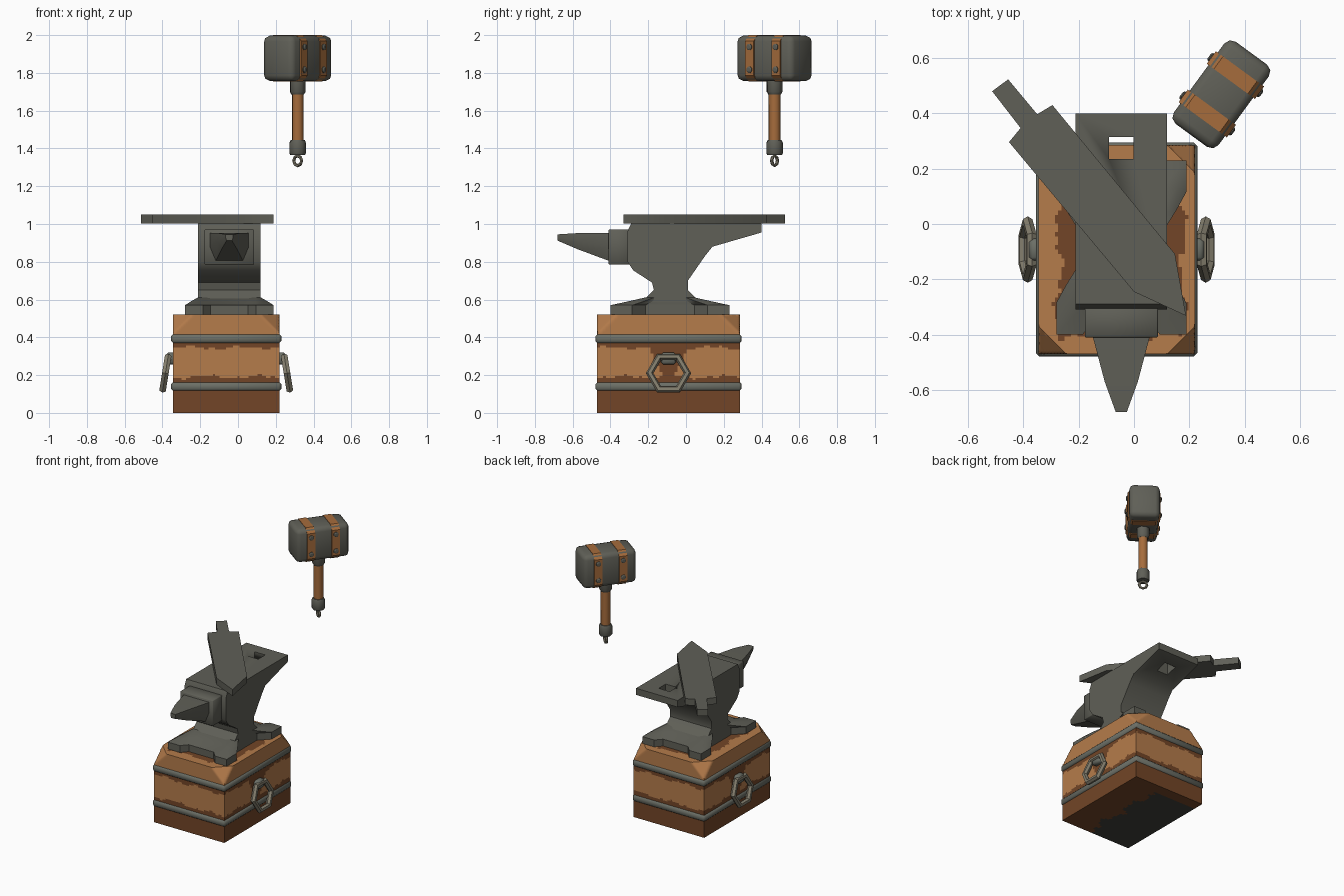
import bpy, bmesh, math
from mathutils import Matrix, Vector

if "Cube" in bpy.data.objects:
    bpy.data.objects.remove(bpy.data.objects["Cube"])


def material(name, *rgb):
    m = bpy.data.materials.new(name)
    m.diffuse_color = (*rgb, 1)
    m.use_nodes = True
    m.node_tree.nodes["Principled BSDF"].inputs["Base Color"].default_value = m.diffuse_color
    return m


IRON = material("dark iron", 0.115, 0.115, 0.095)
BAND = material("band steel", 0.15, 0.16, 0.135)
RING = material("worn steel", 0.23, 0.21, 0.155)
WOOD = material("light wood", 0.46, 0.20, 0.07)
STAIN = material("dark wood", 0.17, 0.06, 0.02)
LEATHER = material("orange leather", 0.38, 0.15, 0.045)
SOOT = material("soot underside", 0.05, 0.05, 0.042)


def finish(bm, name, mats, angle=30):
    bmesh.ops.recalc_face_normals(bm, faces=bm.faces)
    me = bpy.data.meshes.new(name)
    bm.to_mesh(me)
    bm.free()
    for m in mats:
        me.materials.append(m)
    me.polygons.foreach_set("use_smooth", [True] * len(me.polygons))
    me.set_sharp_from_angle(angle=math.radians(angle))
    ob = bpy.data.objects.new(name, me)
    bpy.context.collection.objects.link(ob)
    return ob


def loft(name, rings, mat, matrix=Matrix(), angle=30):
    """Skin equal-sized rings of points and cap both ends."""
    bm = bmesh.new()
    vs = [[bm.verts.new(matrix @ Vector(p)) for p in r] for r in rings]
    n = len(rings[0])
    for a, b in zip(vs, vs[1:]):
        for i in range(n):
            j = (i + 1) % n
            bm.faces.new((a[i], a[j], b[j], b[i]))
    bm.faces.new(vs[0])
    bm.faces.new(vs[-1])
    return finish(bm, name, [mat], angle)


def prism(name, pts, z0, z1, mat, matrix=Matrix(), angle=30):
    return loft(name, [[(x, y, z) for x, y in pts] for z in (z0, z1)], mat, matrix, angle)


def box(name, centre, size, mat, bevel=0, segments=1, rot=0):
    bm = bmesh.new()
    bmesh.ops.create_cube(bm, size=1)
    bmesh.ops.scale(bm, vec=size, verts=bm.verts)
    if bevel:
        bmesh.ops.bevel(bm, geom=bm.edges[:], offset=bevel, segments=segments,
                        profile=0.5, affect='EDGES')
    bm.transform(Matrix.Translation(centre) @ Matrix.Rotation(rot, 4, 'Z'))
    return finish(bm, name, [mat], 50)


def frame(u, origin):
    """Local z runs along the level direction u, local y runs up."""
    s = (-u[1], u[0])
    return Matrix(((s[0], 0, u[0], origin[0]), (s[1], 0, u[1], origin[1]),
                   (0, 1, 0, origin[2]), (0, 0, 0, 1)))


def ngon(r, n):
    return [(r * math.cos((i + .5) * math.tau / n), r * math.sin((i + .5) * math.tau / n))
            for i in range(n)]


def torus(name, major, minor, n, m, mat, matrix):
    bpy.ops.mesh.primitive_torus_add(major_segments=n, minor_segments=m,
                                     major_radius=major, minor_radius=minor)
    ob = bpy.context.object
    ob.name = name
    ob.matrix_world = matrix
    ob.data.materials.append(mat)


# Wooden block: fine grid box, top corners cut off, stained by height and place
CX, CY, HX, HY, TOP = -0.0625, -0.0925, 0.2825, 0.3775, 0.52
bm = bmesh.new()
bmesh.ops.create_cube(bm, size=1)
bmesh.ops.subdivide_edges(bm, edges=bm.edges[:], cuts=47, use_grid_fill=True)


def ragged(t):
    return 0.5 * math.sin(23 * t) + 0.3 * math.sin(57 * t + 1) + 0.2 * math.sin(101 * t + 2)


for v in bm.verts:
    v.co = Vector((v.co.x * 2 * HX, v.co.y * 2 * HY, (v.co.z + .5) * TOP))
bm.normal_update()
for f in bm.faces:
    c, n = f.calc_center_median(), f.normal
    if n.z > .9:
        dark = (abs(c.x - .015) < .225 + .025 * ragged(c.y)
                and abs(c.y) < .31 + .02 * ragged(c.x))
        f.material_index = 1 if dark else 0
    elif n.z < -.9:
        f.material_index = 1 if c.x > .06 + .05 * ragged(c.y) or c.y > .3 else 2
    else:
        t = c.x + c.y + .3 * n.x
        dark = c.z < .19 + .015 * ragged(t) or .345 + .015 * ragged(t + 2) < c.z < .40
        if abs(n.x) > .9 and abs(c.y) < .03 + .5 * max(0, c.z - .2) and c.z < .4:
            dark = True
        f.material_index = 1 if dark else 0
for v in bm.verts:
    cut = 0.10 * max(0, (v.co.z - .42) / .10)
    d = cut - (HX - abs(v.co.x)) - (HY - abs(v.co.y))
    if d > 0:
        v.co.x -= math.copysign(d / 2, v.co.x)
        v.co.y -= math.copysign(d / 2, v.co.y)
bm.transform(Matrix.Translation((CX, CY, 0)))
finish(bm, "wooden_block", [WOOD, STAIN, SOOT], 40)

# Steel bands around the block
for label, z in (("lower", .14), ("upper", .393)):
    box(label + "_band", (CX, CY, z), (2 * HX + .018, 2 * HY + .018, .05), BAND, .012)

# Six-sided ring handles with brackets
for label, s in (("left", -1), ("right", 1)):
    box(label + "_ring_bracket", (CX + s * (HX + .012), CY, .288), (.045, .08, .065), BAND, .012)
    m = (Matrix.Translation((CX + s * .322, CY, .21)) @ Matrix.Rotation(-s * .16, 4, 'Y')
         @ frame((1, 0), (0, 0, 0)))
    torus(label + "_ring_handle", .1, .02, 6, 6, RING, m)

# Anvil foot: slab with notched sides, drawn in towards the waist
AX, AY = -0.046, -0.085
q = [(.235, .12), (.235, .315), (.14, .315), (.10, .27)]
q[0:1] = [(.165, .13), (.235, .20)]
foot = (q + [(-x, y) for x, y in reversed(q)] + [(-x, -y) for x, y in q]
        + [(x, -y) for x, y in reversed(q)])
loft("anvil_foot",
     [[(x, y, z) for x, y in foot] for z in (.52, .57)]
     + [[(max(-.2, min(.2, x)), y * .68, .592) for x, y in foot]]
     + [[(max(-.165, min(.165, x)), y * .40, .612) for x, y in foot]],
     IRON, Matrix.Translation((AX, AY, 0)), 40)

# Anvil body: side profile (y, z) run across x, with a square hole in the heel
profile = [(-.24, .585), (-.21, .61), (-.17, .65), (-.18, .69), (-.28, .755), (-.31, .80),
           (-.31, .96), (-.29, 1.003), (.40, 1.003), (.40, .955), (.14, .88), (.10, .83),
           (.01, .70), (.01, .65), (.05, .61), (.10, .585)]
body = prism("anvil_body", profile, -.166, .166, IRON, frame((1, 0), (AX, 0, 0)), 40)
cutter = box("hole_cutter", (AX, .275, .95), (.088, .08, .4), IRON)
cutter.hide_render = True
cutter.hide_viewport = True
cutter.display_type = 'WIRE'
mod = body.modifiers.new("heel_hole", 'BOOLEAN')
mod.operation, mod.object, mod.solver = 'DIFFERENCE', cutter, 'EXACT'

# Horn block and tapering horn
box("horn_block", (AX, -.35, .878), (.264, .12, .185), IRON, .004)
loft("anvil_horn",
     [[(AX - w, y, hi), (AX + w, y, hi), (AX + w, y, (hi + lo) / 2),
       (AX + w * .7, y, lo), (AX - w * .7, y, lo), (AX - w, y, (hi + lo) / 2)]
      for y, w, hi, lo in ((-.40, .105, .952, .802), (-.57, .06, .952, .865),
                           (-.68, .02, .945, .912))], IRON, angle=40)

# Unfinished blade lying on the anvil
blade = [(.188, -.332), (0, -.245), (-.452, .296), (-.41, .347), (-.513, .48),
         (-.455, .523), (-.35, .397), (-.295, .43), (.148, -.108)]
prism("blade_blank", blade, 1.003, 1.05, IRON)

# Hammer head, straps and rivets
HC = Vector((.316, .469, 1.877))
ang = math.radians(53.8)
u = (math.cos(ang), math.sin(ang))
side = (-u[1], u[0])
box("hammer_head", HC, (.368, .2, .24), IRON, .03, 2, ang)
w, h, c = .108, .1235, .032
q = [(w, h - c), (w - c, h)]
ring = q + [(-x, y) for x, y in reversed(q)] + [(-x, -y) for x, y in q] \
    + [(x, -y) for x, y in reversed(q)]
for i, d in enumerate((-.086, .086)):
    prism(f"hammer_strap_{i}", ring, d - .028, d + .028, LEATHER, frame(u, HC))
    for s in (-1, 1):
        for z in (-.06, .06):
            o = HC + Vector((u[0] * d, u[1] * d, z))
            v = (side[0] * s, side[1] * s)
            loft("strap_rivet", [[(x * k, y * k, t) for x, y in ngon(.018, 8)]
                                 for t, k in ((.1, 1), (.112, 1), (.117, .6))],
                 IRON, frame(v, o))

# Hammer handle, collar, pommel and hanging ring
at = Matrix.Translation((HC.x, HC.y, 0)) @ Matrix.Rotation(ang, 4, 'Z')


def turned(name, mat, *rz):
    loft(name, [[(x, y, z) for x, y in ngon(r, 8)] for r, z in rz], mat, at, 50)


turned("hammer_collar", IRON, (.034, 1.685), (.043, 1.70), (.043, 1.765))
turned("hammer_handle", LEATHER, (.032, 1.43), (.032, 1.70))
turned("hammer_pommel", IRON, (.040, 1.365), (.045, 1.375), (.045, 1.43), (.038, 1.445))
torus("hanging_ring", .026, .009, 8, 6, RING,
      frame(u, (HC.x, HC.y, 1.335)))
